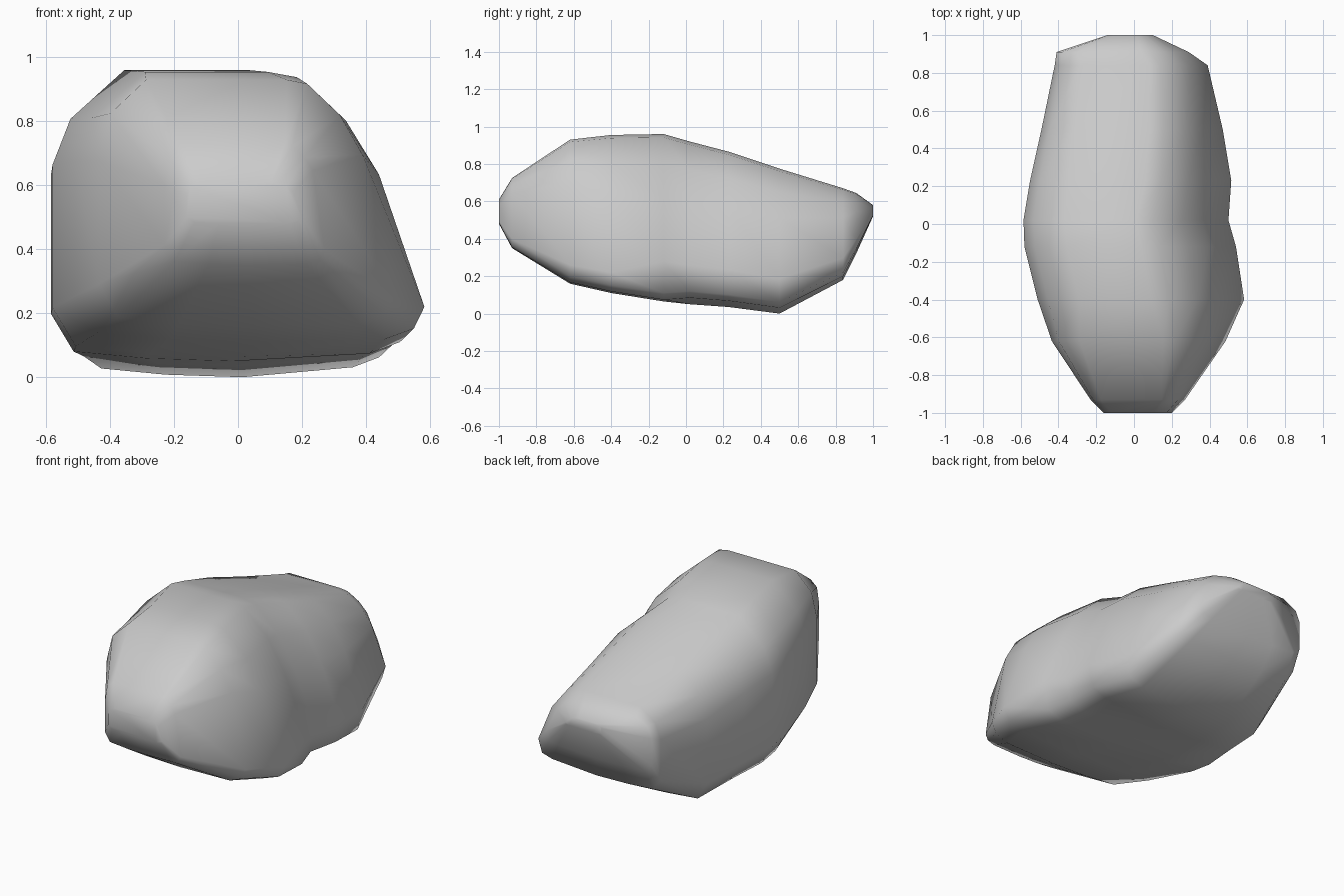
import bpy, bmesh

# Rock cross-section, normalised: u from -1 (left) to 1 (right), v from 0 to 1
profile = [(-0.87, 0.035), (-1, 0.17), (-1, 0.67), (-0.9, 0.83), (-0.6, 1),
           (0.1, 1), (0.27, 0.98), (0.55, 0.82), (0.74, 0.62), (1, 0.13),
           (0.94, 0.05), (0.77, 0.01), (0.05, 0), (-0.45, 0.01)]
upper = range(3, 9)

# Sections along the length: y, left, right, bottom, top, squareness of top
sections = [(-1, -0.16, 0.20, 0.48, 0.61, 0.4),
            (-0.93, -0.23, 0.27, 0.35, 0.725, 0.45),
            (-0.62, -0.435, 0.485, 0.16, 0.93, 0.2),
            (-0.4, -0.51, 0.583, 0.11, 0.955, 0),
            (-0.12, -0.58, 0.54, 0.065, 0.96, 0),
            (0.02, -0.585, 0.50, 0.05, 0.92, 0),
            (0.23, -0.55, 0.515, 0.035, 0.865, 0.05),
            (0.5, -0.49, 0.47, 0.0, 0.775, 0.1),
            (0.84, -0.42, 0.39, 0.18, 0.67, 0.15),
            (0.91, -0.41, 0.29, 0.32, 0.645, 0.2),
            (1, -0.14, 0.10, 0.52, 0.58, 0.2)]

bm = bmesh.new()
rings = []
for y, left, right, bottom, top, square in sections:
    ring = []
    for i, (u, v) in enumerate(profile):
        # Push the upper corners outward where the rock is boxier
        if i in upper:
            u += ((1 if u > 0 else -1) - u) * square
            v += (1 - v) * square
        # The lower right edge sits higher on the rear half
        if i == 9 and y > -0.2:
            v += 0.11
        if i in (10, 11) and y > 0:
            v += 0.03
        x = (left + right) / 2 + u * (right - left) / 2
        ring.append(bm.verts.new((x, y, bottom + v * (top - bottom))))
    rings.append(ring)

# Skin between the sections and close both ends
n = len(profile)
for a, b in zip(rings, rings[1:]):
    for i in range(n):
        j = (i + 1) % n
        bm.faces.new((a[i], a[j], b[j], b[i]))
bm.faces.new(rings[0])
bm.faces.new(rings[-1])
bmesh.ops.recalc_face_normals(bm, faces=bm.faces)
for f in bm.faces:
    f.smooth = True

mesh = bpy.data.meshes.new("rock")
bm.to_mesh(mesh)
bm.free()
rock = bpy.data.objects.new("rock", mesh)
bpy.context.collection.objects.link(rock)
